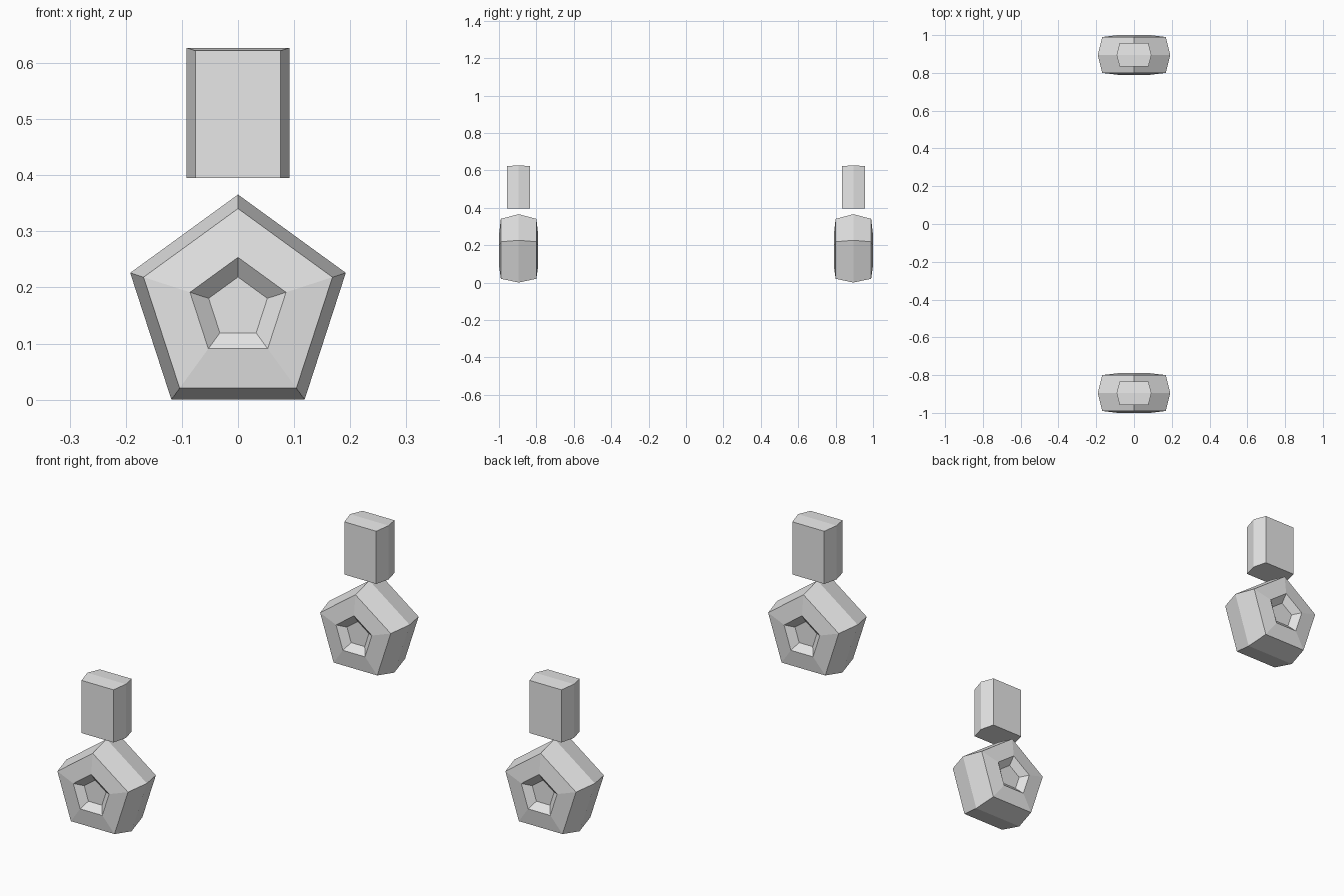
import bpy, math

if "Cube" in bpy.data.objects:
    bpy.data.objects.remove(bpy.data.objects["Cube"])

grey = bpy.data.materials.new("plain grey")
grey.diffuse_color = (0.8, 0.8, 0.8, 1)
grey.use_nodes = True
grey.node_tree.nodes["Principled BSDF"].inputs["Base Color"].default_value = grey.diffuse_color

WHEEL_Y, WHEEL_Z = 0.895, 0.1635


def make_object(name, verts, faces, location):
    mesh = bpy.data.meshes.new(name)
    mesh.from_pydata(verts, [], faces)
    mesh.materials.append(grey)
    mesh.update()
    obj = bpy.data.objects.new(name, mesh)
    obj.location = location
    bpy.context.collection.objects.link(obj)
    return obj


def loft(rings):
    """Join equal rings with quads and cap both ends."""
    n = len(rings[0])
    verts = [p for ring in rings for p in ring]
    faces = [(k * n + i, k * n + (i + 1) % n,
              (k + 1) * n + (i + 1) % n, (k + 1) * n + i)
             for k in range(len(rings) - 1) for i in range(n)]
    faces.append(tuple(reversed(range(n))))
    faces.append(tuple(range(len(verts) - n, len(verts))))
    return verts, faces


def pentagon(radius, y):
    angles = [math.radians(90 + 72 * i) for i in range(5)]
    return [(radius * math.cos(a), y, radius * math.sin(a)) for a in angles]


# Wheel profile (radius, y): hub floor, hub rim, shoulder, tread ridge, mirrored
half = [(0.055, -0.078), (0.09, -0.105), (0.177, -0.095)]
profile = half + [(0.202, 0)] + [(r, -y) for r, y in reversed(half)]
wheel = loft([pentagon(r, y) for r, y in profile])
# ring order runs front to back, so turn the faces outward
wheel = (wheel[0], [tuple(reversed(f)) for f in wheel[1]])

# Strut: flattened six-sided column, ends very slightly lower at front and back
outline = [(-0.076, -0.062), (0.076, -0.062), (0.092, 0),
           (0.076, 0.062), (-0.076, 0.062), (-0.092, 0)]


def strut_ring(z, drop):
    return [(x, y, z - (drop if y else 0)) for x, y in outline]


verts, faces = loft([strut_ring(0.395, 0), strut_ring(0.627, 0.005)])
# split the top along its ridge
faces[-1:] = [(8, 11, 6, 7), (8, 9, 10, 11)]

for end, side in (("front", -1), ("rear", 1)):
    make_object(end + "_wheel", *wheel, (0, side * WHEEL_Y, WHEEL_Z))
    make_object(end + "_strut", verts, faces, (0, side * WHEEL_Y, 0))
